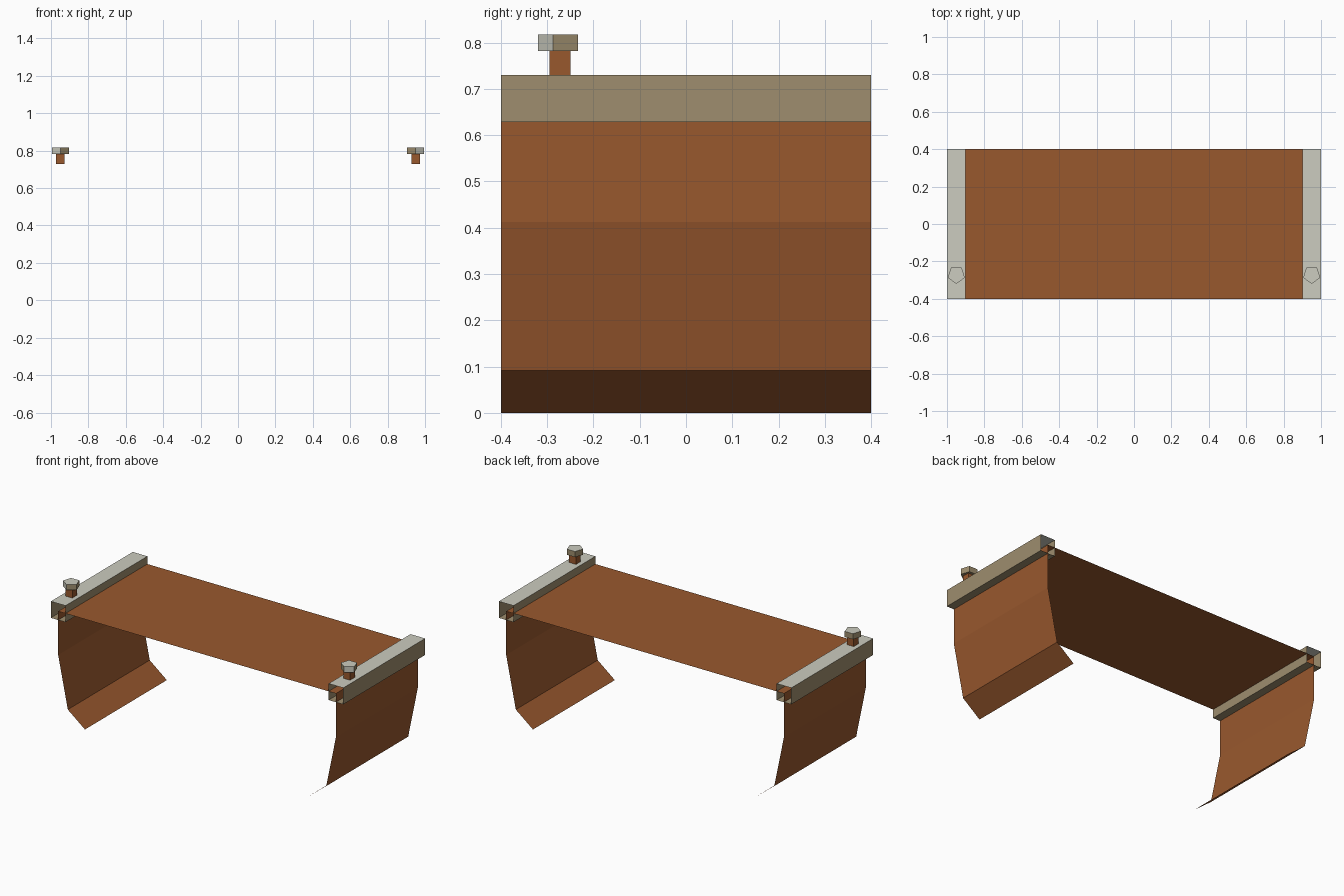
import bpy, bmesh, math

if "Cube" in bpy.data.objects:
    bpy.data.objects.remove(bpy.data.objects["Cube"])


def material(name, rgb):
    m = bpy.data.materials.new(name)
    m.diffuse_color = (*rgb, 1)
    m.use_nodes = True
    m.node_tree.nodes["Principled BSDF"].inputs["Base Color"].default_value = m.diffuse_color
    return m


BROWN = material("brown_leather", (0.318, 0.098, 0.027))
GREY = material("pale_metal", (0.604, 0.604, 0.523))
TAN = material("tan_metal", (0.342, 0.270, 0.157))


def make_object(name, bm, mats, rule=None):
    bm.normal_update()
    for f in bm.faces:
        f.material_index = rule(f) if rule else 0
    me = bpy.data.meshes.new(name)
    bm.to_mesh(me)
    bm.free()
    for m in mats:
        me.materials.append(m)
    ob = bpy.data.objects.new(name, me)
    bpy.context.collection.objects.link(ob)
    return ob


def extrude_y(profile, closed=False):
    """Sweep an x-z profile along y, leaving both ends open."""
    bm = bmesh.new()
    a = [bm.verts.new((x, -0.4, z)) for x, z in profile]
    b = [bm.verts.new((x, 0.4, z)) for x, z in profile]
    n = len(profile)
    for i in range(n if closed else n - 1):
        j = (i + 1) % n
        bm.faces.new((a[i], a[j], b[j], b[i]))
    return bm


def prism(cx, cy, z0, z1, r, sides, start):
    bm = bmesh.new()
    ring = [(cx + r * math.cos(start + i * math.tau / sides),
             cy + r * math.sin(start + i * math.tau / sides)) for i in range(sides)]
    lo = [bm.verts.new((x, y, z0)) for x, y in ring]
    hi = [bm.verts.new((x, y, z1)) for x, y in ring]
    bm.faces.new(hi)
    bm.faces.new(lo[::-1])
    for i in range(sides):
        j = (i + 1) % sides
        bm.faces.new((lo[i], lo[j], hi[j], hi[i]))
    return bm


# Draped sheet: flat top, with flaps curling inward at both ends
half = [(0.767, 0), (0.884, 0.092), (0.95, 0.412), (0.95, 0.682)]
sheet = [(-x, z) for x, z in half] + half[::-1]
make_object("draped_sheet", extrude_y(sheet), [BROWN])

for side, s in (("left", -1), ("right", 1)):
    # Open-ended square rail, pale on top
    x0, x1 = s * 0.95 - 0.05, s * 0.95 + 0.05
    rail = [(x0, 0.628), (x0, 0.73), (x1, 0.73), (x1, 0.628)]
    make_object(side + "_rail", extrude_y(rail, True), [TAN, GREY],
                lambda f: int(abs(f.normal.z) > 0.5 and f.calc_center_median().z > 0.7))
    # Square bolt stem and five-sided head with a pale top and outer front face
    make_object(side + "_bolt_stem",
                prism(s * 0.95, -0.272, 0.73, 0.783, 0.0325, 4, math.pi / 4), [BROWN])
    make_object(side + "_bolt_head",
                prism(s * 0.95, -0.272, 0.782, 0.817, 0.048, 5, -math.pi / 2), [TAN, GREY],
                lambda f: int(f.normal.z > 0.5 or (f.normal.y < -0.5 and f.normal.x * s > 0.3)))
